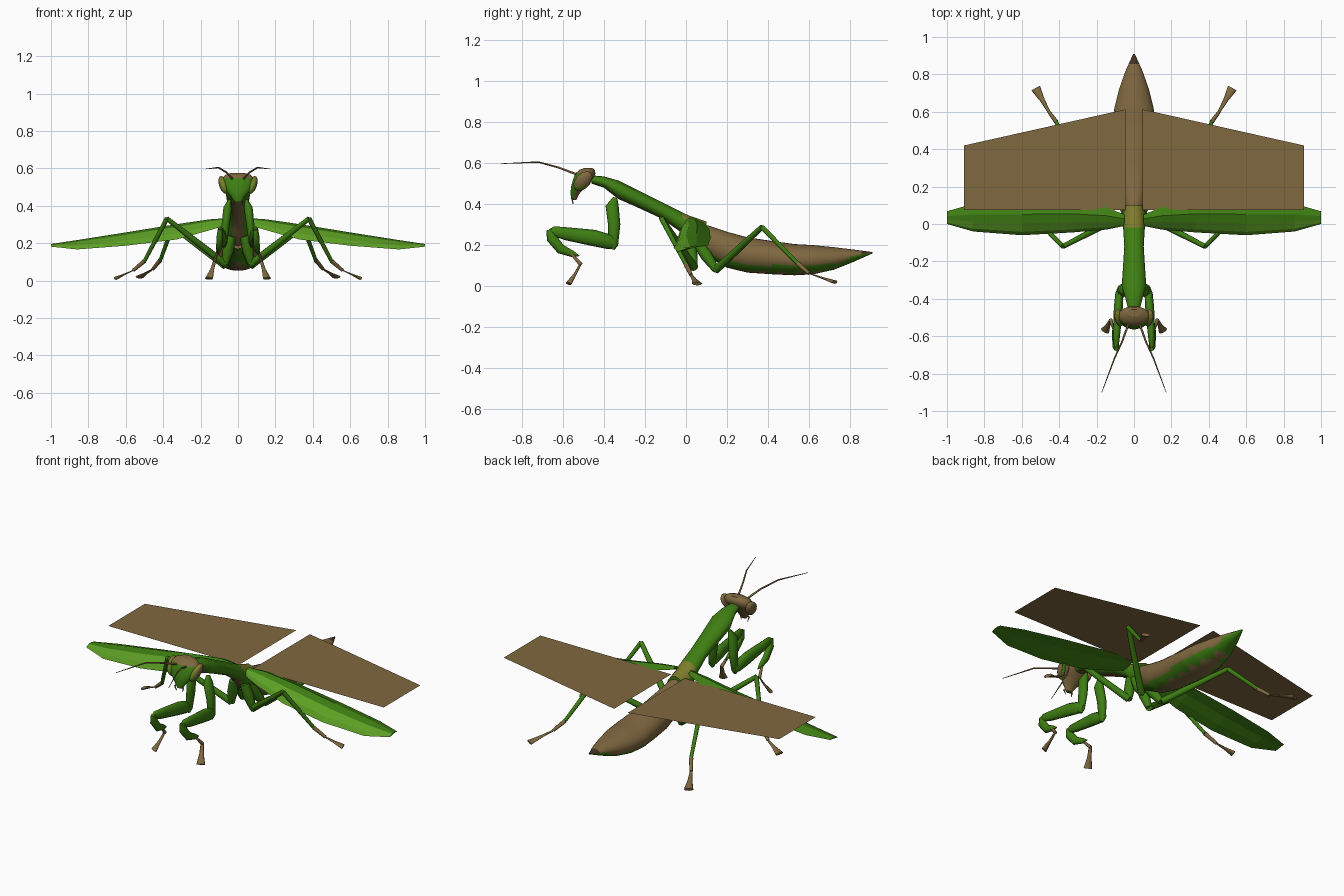
import bpy, bmesh, math
from mathutils import Vector

if "Cube" in bpy.data.objects:
    bpy.data.objects.remove(bpy.data.objects["Cube"])


def mat(name, r, g, b):
    m = bpy.data.materials.new(name)
    m.diffuse_color = [(c / 255 / 12.92 if c < 10 else ((c / 255 + .055) / 1.055) ** 2.4)
                       for c in (r, g, b)] + [1]
    m.use_nodes = True
    m.node_tree.nodes["Principled BSDF"].inputs["Base Color"].default_value = m.diffuse_color
    return m


GREEN = mat("leaf green", 62, 126, 18)
LIGHT = mat("light green", 92, 158, 36)
LIME = mat("yellow green", 96, 130, 32)
BROWN = mat("brown", 128, 104, 64)
DARK = mat("dark brown", 70, 52, 36)
OLIVE = mat("olive", 126, 124, 44)


def loft(name, rings, mats, rule=None, smooth=True):
    """Skin a list of closed rings; rule(centre, normal) gives the material index."""
    bm = bmesh.new()
    vs = [[bm.verts.new(p) for p in r] for r in rings]
    n = len(rings[0])
    for a, b in zip(vs, vs[1:]):
        for i in range(n):
            j = (i + 1) % n
            bm.faces.new((a[i], a[j], b[j], b[i]))
    bm.faces.new(vs[0][::-1])
    bm.faces.new(vs[-1])
    bmesh.ops.recalc_face_normals(bm, faces=bm.faces)
    bm.normal_update()
    for f in bm.faces:
        f.smooth = smooth and len(f.verts) == 4
        if rule:
            f.material_index = rule(f.calc_center_median(), f.normal)
    me = bpy.data.meshes.new(name)
    bm.to_mesh(me)
    bm.free()
    for m in mats:
        me.materials.append(m)
    ob = bpy.data.objects.new(name, me)
    bpy.context.collection.objects.link(ob)
    return ob


def tube(name, pts, radii, m, flat_u=1, flat_v=1, n=8):
    """Tapered tube; flat_u scales it sideways, flat_v the other way."""
    pts = [Vector(p) for p in pts]
    rings = []
    for i, p in enumerate(pts):
        d = (pts[min(i + 1, len(pts) - 1)] - pts[max(i - 1, 0)]).normalized()
        ref = Vector((0, 1, 0)) if abs(d.z) > .9 else Vector((0, 0, 1))
        u = d.cross(ref).normalized()
        v = d.cross(u)
        rings.append([p + radii[i] * (u * flat_u * math.cos(2 * math.pi * k / n)
                                      + v * flat_v * math.sin(2 * math.pi * k / n)) for k in range(n)])
    return loft(name, rings, [m])


def resample(rows, count):
    out = []
    for i in range(count):
        t = i / (count - 1) * (len(rows) - 1)
        k = min(int(t), len(rows) - 2)
        out.append([a + (b - a) * (t - k) for a, b in zip(rows[k], rows[k + 1])])
    return out


def y_rings(rows, n):
    """Upright oval rings from rows of (y, top, bottom, half width)."""
    return [[(w * math.cos(2 * math.pi * k / n), y,
              (t + b) / 2 + (t - b) / 2 * math.sin(2 * math.pi * k / n)) for k in range(n)]
            for y, t, b, w in rows]


# long thorax with an olive patch at its rear and a brown line below
thorax = [(-.46, .54, .50, .03), (-.40, .535, .48, .045), (-.33, .515, .425, .066),
          (-.25, .475, .39, .06), (-.12, .41, .33, .052), (-.02, .36, .26, .058),
          (.02, .342, .20, .062), (.10, .315, .16, .06)]


def thorax_colour(c, nr):
    if c.y > -.005 and nr.z > .45:
        return 1
    return 2 if abs(c.x) < .02 and nr.z < 0 else 0


loft("thorax", y_rings(thorax, 12), [GREEN, OLIVE, BROWN], thorax_colour)

# abdomen with scalloped green band and dark tip
abdomen = [(.05, .30, .17, .05), (.11, .295, .14, .062), (.2, .265, .09, .085), (.3, .238, .066, .10),
           (.42, .22, .058, .11), (.53, .205, .053, .115), (.62, .20, .058, .105),
           (.72, .19, .08, .08), (.82, .178, .12, .045), (.91, .166, .16, .004)]


def abdomen_colour(c, nr):
    if c.y > .80 and nr.z < 0:
        return 1
    if c.y > .85:
        return 2
    scallop = .12 * abs(math.sin((c.y - .1) * math.pi / .09))
    return int(-.84 - scallop < nr.z < -.58)


loft("abdomen", y_rings(resample(abdomen, 46), 32), [BROWN, GREEN, DARK], abdomen_colour)

# head: triangular, brown on the crown and back
head = [(.42, -.547, .018, .012), (.455, -.54, .042, .024), (.49, -.522, .075, .038),
        (.525, -.50, .092, .05), (.55, -.49, .085, .05), (.567, -.482, .066, .038),
        (.576, -.476, .035, .02)]
loft("head", [[(w * math.cos(k * math.pi / 7), y + d * math.sin(k * math.pi / 7), z)
               for k in range(14)] for z, y, w, d in head], [GREEN, BROWN],
     lambda c, nr: int(nr.y > .1 or nr.z > .75))

# forewing sections along x: x, front y, rear y, crest z, low z
wing = [(.05, -.01, .05, .335, .30), (.15, -.03, .09, .328, .27), (.33, -.045, .115, .302, .22),
        (.6, -.06, .12, .258, .187), (.86, -.04, .108, .217, .167), (1.0, 0, .068, .196, .182)]

for s, side in ((1, "right"), (-1, "left")):
    def P(*pts):
        return [(s * x, y, z) for x, y, z in pts]

    # compound eye: yellow green face, olive top, brown outside and back
    eye = []
    for i in range(9):
        a = math.pi * (i + .02) / 8.04
        r, h = math.sin(a), math.cos(a)
        eye.append([(s * (.078 + .012 * h + .024 * r * math.cos(k * math.pi / 6)),
                     -.502 + .02 * h + .042 * r * math.sin(k * math.pi / 6),
                     .512 + .048 * h) for k in range(12)])

    def eye_colour(c, nr):
        if nr.y > .35 or (abs(nr.x) > .8 and nr.z > -.4):
            return 1
        return 2 if nr.z > .45 else 0
    loft("eye_" + side, eye, [LIME, BROWN, OLIVE], eye_colour)

    # antenna and mouth feeler
    tube("antenna_" + side, P((.025, -.52, .54), (.06, -.62, .578), (.105, -.72, .605), (.172, -.9, .597)),
         [.006, .005, .004, .0015], BROWN, n=6)
    tube("mouth_feeler_" + side, P((.012, -.54, .44), (.028, -.555, .425), (.02, -.55, .40)),
         [.006, .005, .002], BROWN, n=6)

    # green forewing, lighter on its front slope
    rings = []
    for x, a, b, zt, zl in wing:
        w, h = b - a, zt - zl
        rings.append(P((x, a, zl), (x, a + .1 * w, zl + .4 * h), (x, a + .35 * w, zt - .18 * h),
                       (x, a + .62 * w, zt), (x, b, zt - .35 * h), (x, a + .6 * w, zt - .5 * h),
                       (x, a + .3 * w, zl + .2 * h)))
    loft("forewing_" + side, rings, [GREEN, LIGHT],
         lambda c, nr: int(nr.y < -.42 and nr.z > -.2 and abs(c.x) < .95), smooth=False)

    # flat brown hindwing
    me = bpy.data.meshes.new("hindwing_" + side)
    me.from_pydata(P((.045, .075, .306), (.908, .075, .306), (.908, .42, .306), (.045, .613, .306)),
                   [], [(0, 1, 2, 3) if s > 0 else (3, 2, 1, 0)])
    me.materials.append(BROWN)
    bpy.context.collection.objects.link(bpy.data.objects.new(me.name, me))

    # grasping front leg
    tube("front_coxa_" + side, P((.045, -.345, .43), (.055, -.36, .39), (.066, -.35, .30), (.075, -.355, .20),
                                 (.075, -.36, .18)), [.012, .032, .03, .024, .012], GREEN, .72)
    tube("front_femur_" + side, P((.076, -.335, .20), (.078, -.37, .215), (.084, -.45, .235),
                                  (.092, -.58, .255), (.095, -.645, .268), (.095, -.665, .265)),
         [.015, .036, .04, .032, .024, .012], GREEN, .6)
    tube("front_tibia_" + side, P((.095, -.665, .275), (.097, -.655, .235), (.10, -.61, .18),
                                  (.105, -.555, .158), (.107, -.52, .148)),
         [.016, .026, .024, .016, .002], GREEN, .7)
    tube("front_shin_" + side, P((.105, -.57, .165), (.113, -.55, .148), (.125, -.512, .105)),
         [.008, .007, .01], BROWN)
    tube("front_foot_" + side, P((.124, -.514, .108), (.138, -.54, .06), (.155, -.572, .012)),
         [.009, .012, .024], BROWN, 1, .45)

    # middle and hind walking legs
    legs = {
        "middle": [(.035, .01, .24), (.07, .04, .09), (.38, -.12, .332), (.50, .0, .105), (.56, .025, .055),
                   (.655, .055, .012)],
        "hind": [(.035, .05, .22), (.07, .146, .08), (.35, .37, .288), (.415, .545, .11), (.455, .60, .062),
                 (.525, .725, .02)]}
    for leg, (hip, low, knee, ankle, joint, toe) in legs.items():
        mid = [(a + b) / 2 for a, b in zip(low, knee)]
        tube(leg + "_coxa_" + side, P(hip, [(a + b) / 2 for a, b in zip(hip, low)], low),
             [.025, .03, .018], GREEN)
        tube(leg + "_femur_" + side, P(low, mid, knee), [.02, .017, .013], GREEN)
        tube(leg + "_tibia_" + side, P(knee, ankle), [.013, .010], GREEN)
        tube(leg + "_shin_" + side, P(ankle, joint), [.012, .009], BROWN)
        tube(leg + "_foot_" + side, P(joint, [(a + b) / 2 for a, b in zip(joint, toe)], toe),
             [.008, .013, .026], BROWN, 1, .35)
